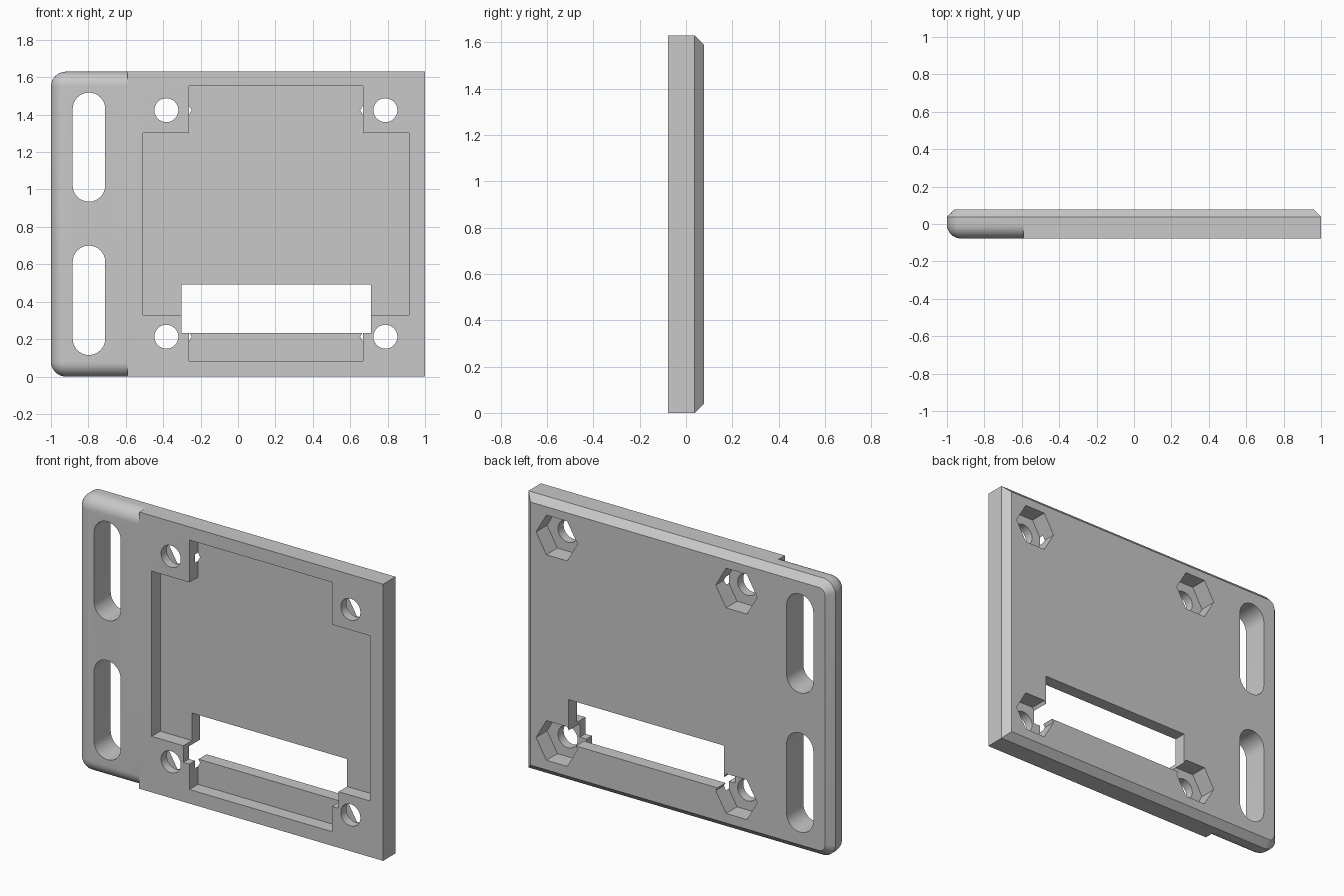
import bpy
import bmesh
from math import sin, cos, pi, radians

if "Cube" in bpy.data.objects:
    bpy.data.objects.remove(bpy.data.objects["Cube"], do_unlink=True)

H = 1.63          # plate height
T = 0.0775        # half thickness
JOIN = -0.59      # where the rounded grip meets the square body
CORNER = 0.08     # grip corner radius
FILLET = 0.075    # grip front edge radius
CHAMFER = 0.04    # back edge chamfer

grey = bpy.data.materials.new("plain grey")
grey.use_nodes = True
colour = (0.58, 0.58, 0.58, 1)
grey.diffuse_color = colour
grey.node_tree.nodes["Principled BSDF"].inputs["Base Color"].default_value = colour


def loft(name, layers):
    """Skin matching outlines, each given as (y, [(x, z), ...])."""
    bm = bmesh.new()
    rings = [[bm.verts.new((x, y, z)) for x, z in pts] for y, pts in layers]
    n = len(rings[0])
    for a, b in zip(rings, rings[1:]):
        for i in range(n):
            j = (i + 1) % n
            bm.faces.new((a[i], a[j], b[j], b[i]))
    bm.faces.new(rings[0])
    bm.faces.new(rings[-1])
    bmesh.ops.remove_doubles(bm, verts=bm.verts, dist=0.0002)
    bmesh.ops.recalc_face_normals(bm, faces=bm.faces)
    mesh = bpy.data.meshes.new(name)
    bm.to_mesh(mesh)
    bm.free()
    mesh.materials.append(grey)
    obj = bpy.data.objects.new(name, mesh)
    bpy.context.collection.objects.link(obj)
    return obj


def arc(cx, cz, r, start, end, steps):
    angles = [radians(start + (end - start) * i / steps) for i in range(steps + 1)]
    return [(cx + r * cos(a), cz + r * sin(a)) for a in angles]


def outline(body, grip):
    """Plate outline with separate insets for the body and the grip."""
    r = CORNER - grip
    return ([(1 - body, body), (1 - body, H - body), (JOIN, H - body), (JOIN, H - grip)]
            + arc(CORNER - 1, H - CORNER, r, 90, 180, 10)
            + arc(CORNER - 1, CORNER, r, 180, 270, 10)
            + [(JOIN, grip), (JOIN, body)])


# Plate: rounded grip front edge, square body, chamfered back
layers = []
for i in range(9):
    a = i / 8 * pi / 2
    layers.append((-T + FILLET * (1 - cos(a)), outline(0, FILLET * (1 - sin(a)))))
layers.append((T - CHAMFER, outline(0, 0)))
layers.append((T, outline(CHAMFER, CHAMFER)))
plate = loft("mounting_plate", layers)


def cut(name, pts, y0=-0.2, y1=0.2):
    cutter = loft(name, [(y0, pts), (y1, pts)])
    cutter.hide_render = True
    mod = plate.modifiers.new(name, "BOOLEAN")
    mod.operation = "DIFFERENCE"
    mod.solver = "EXACT"
    mod.object = cutter
    bpy.context.view_layer.objects.active = plate
    bpy.ops.object.modifier_apply(modifier=name)
    bpy.data.objects.remove(cutter, do_unlink=True)


# Cross-shaped recess in the front
L, R, B, U = -0.508, 0.915, 0.33, 1.303
l, r, b, u = -0.262, 0.667, 0.083, 1.552
cut("recess", [(l, b), (r, b), (r, B), (R, B), (R, U), (r, U),
               (r, u), (l, u), (l, U), (L, U), (L, B), (l, B)], -0.2, 0.002)

# Connector window
cut("window", [(-0.302, 0.232), (0.71, 0.232), (0.71, 0.492), (-0.302, 0.492)])

# Long slots in the grip
for low, high in ((0.115, 0.70), (0.935, 1.518)):
    w = 0.087
    cut("slot", arc(-0.797, high - w, w, 0, 180, 16) + arc(-0.797, low + w, w, 180, 360, 16))

# Screw holes with hexagonal nut pockets at the back
for x in (-0.383, 0.788):
    for z in (0.213, 1.424):
        cut("nut_pocket", arc(x, z, 0.135, 0, 300, 5), -0.025, 0.2)
        cut("screw_hole", arc(x, z, 0.064, 0, 348.75, 31))

bpy.ops.object.select_all(action="DESELECT")
plate.select_set(True)
bpy.context.view_layer.objects.active = plate
bpy.ops.object.shade_smooth_by_angle(angle=radians(30))
